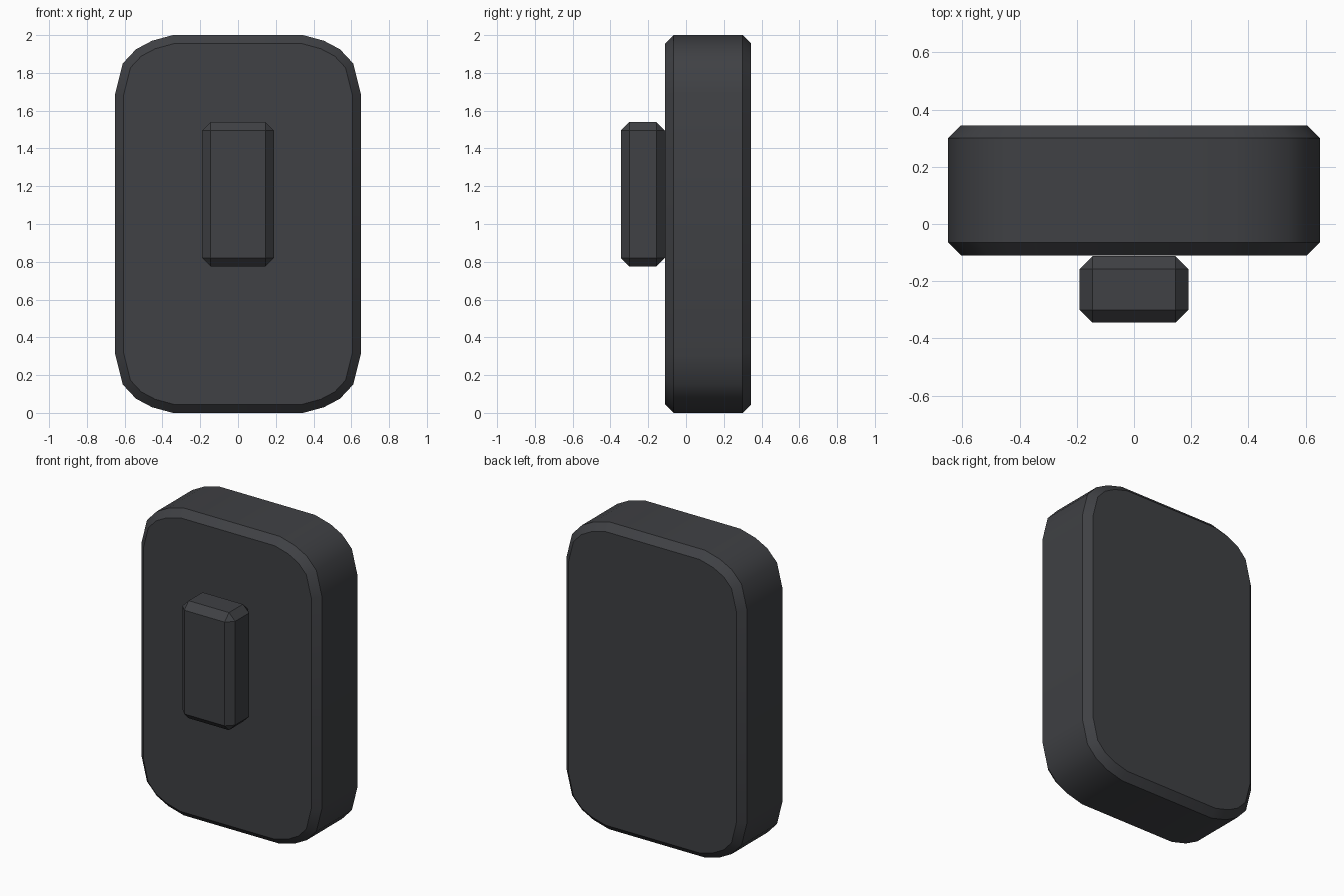
import bpy, bmesh

if "Cube" in bpy.data.objects:
    bpy.data.objects.remove(bpy.data.objects["Cube"])

CHAMFER = 0.045

mat = bpy.data.materials.new("dark_grey")
mat.diffuse_color = (0.05, 0.052, 0.058, 1)
mat.use_nodes = True
mat.node_tree.nodes["Principled BSDF"].inputs["Base Color"].default_value = mat.diffuse_color


def finish(bm, name):
    bmesh.ops.recalc_face_normals(bm, faces=bm.faces)
    mesh = bpy.data.meshes.new(name)
    bm.to_mesh(mesh)
    bm.free()
    mesh.materials.append(mat)
    obj = bpy.data.objects.new(name, mesh)
    bpy.context.collection.objects.link(obj)
    bpy.ops.object.select_all(action='DESELECT')
    obj.select_set(True)
    bpy.context.view_layer.objects.active = obj
    bpy.ops.object.shade_smooth_by_angle(angle=0.56)
    return obj


def chamfered_prism(name, outline, y0, y1, all_edges=False):
    """Extrude an (x, z) outline from y0 to y1 and chamfer its rims."""
    bm = bmesh.new()
    face = bm.faces.new([bm.verts.new((x, y0, z)) for x, z in outline])
    ext = bmesh.ops.extrude_face_region(bm, geom=[face], use_keep_orig=True)
    for v in ext["geom"]:
        if isinstance(v, bmesh.types.BMVert):
            v.co.y = y1
    bmesh.ops.recalc_face_normals(bm, faces=bm.faces)
    edges = [e for e in bm.edges
             if all_edges or abs(e.verts[0].co.y - e.verts[1].co.y) < 1e-5]
    bmesh.ops.bevel(bm, geom=edges, offset=CHAMFER, offset_type='OFFSET',
                    segments=1, affect='EDGES', profile=0.5)
    return finish(bm, name)


# Rounded plate: one corner mirrored into four
corner = [(0.65, 0.69), (0.61, 0.85), (0.54, 0.925), (0.455, 0.97), (0.345, 1.0)]
top = corner + [(-x, z) for x, z in reversed(corner)]
outline = top + [(-x, -z) for x, z in top]
chamfered_prism("plate", [(x, z + 1) for x, z in outline], -0.11, 0.345)

# Raised rocker switch on the front
rect = [(0.19, 0.775), (0.19, 1.54), (-0.19, 1.54), (-0.19, 0.775)]
chamfered_prism("switch", rect, -0.345, -0.112, all_edges=True)
